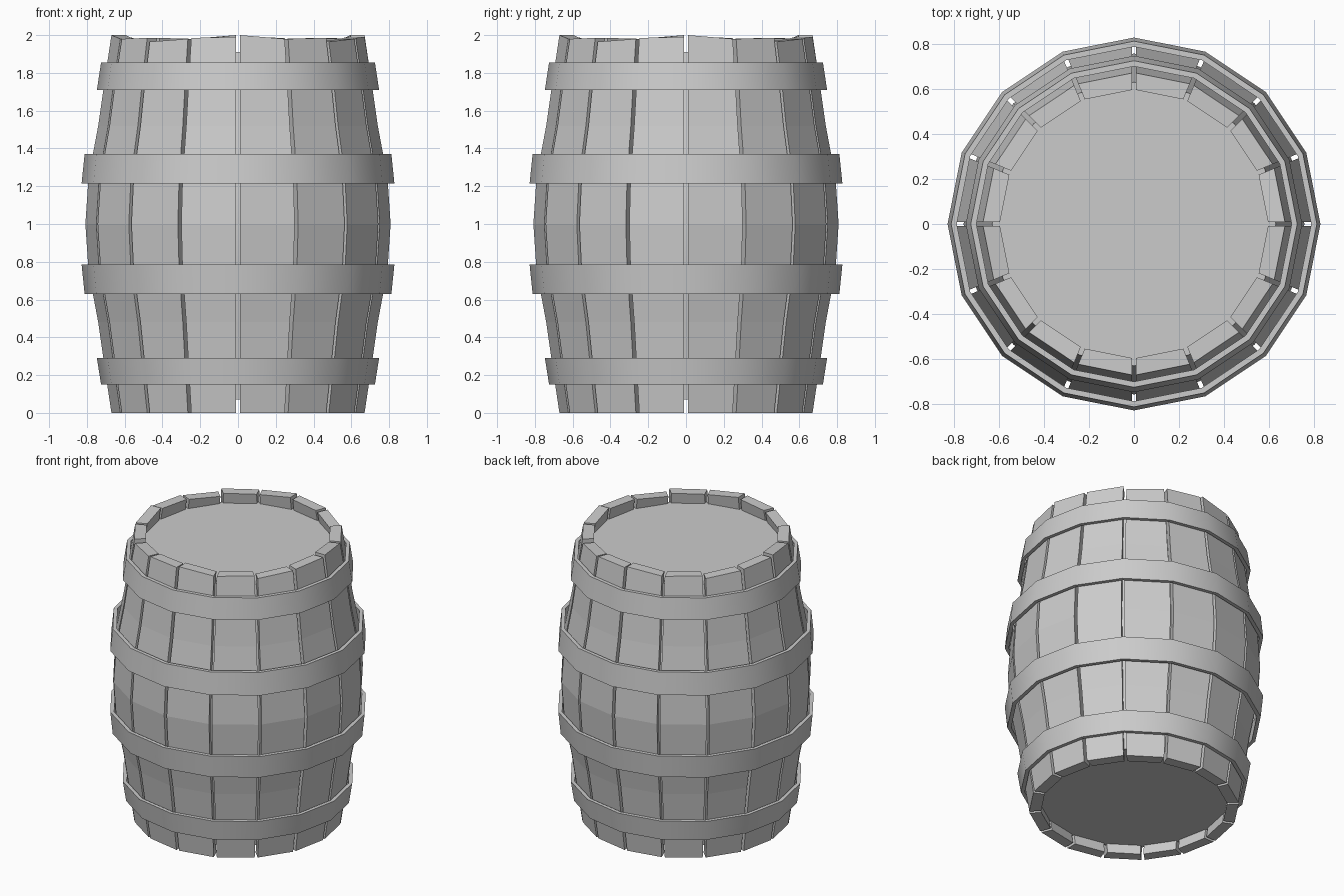
import bpy
import bmesh
from math import sin, cos, pi, radians

if "Cube" in bpy.data.objects:
    bpy.data.objects.remove(bpy.data.objects["Cube"])

N = 16
STEP = 2 * pi / N
GAP = 0.01        # half the seam between two staves
THICK = 0.075
# (height, corner radius) of the bulging stave
PROFILE = [(0, .672), (.22, .705), (.48, .742), (.75, .793), (1, .81),
           (1.25, .793), (1.52, .742), (1.78, .705), (2, .672)]
# repeating worn stave tops: left and right height
TOPS = [(2.0, 1.98), (1.98, 1.985), (1.965, 1.98), (1.985, 1.99)]


def finish(bm, name):
    bmesh.ops.recalc_face_normals(bm, faces=bm.faces[:])
    mesh = bpy.data.meshes.new(name)
    bm.to_mesh(mesh)
    bm.free()
    ob = bpy.data.objects.new(name, mesh)
    bpy.context.collection.objects.link(ob)
    return ob


def smooth(ob):
    bpy.ops.object.select_all(action='DESELECT')
    ob.select_set(True)
    bpy.context.view_layer.objects.active = ob
    bpy.ops.object.shade_smooth_by_angle(angle=radians(30))


def bridge(bm, rings):
    for a, b in zip(rings, rings[1:]):
        for i in range(len(a)):
            j = (i + 1) % len(a)
            bm.faces.new((a[i], a[j], b[j], b[i]))


def stave(k):
    bm = bmesh.new()
    mid = -pi / 2 + (k + .5) * STEP
    left, right = TOPS[k % 4]
    rings = []
    for z, r in PROFILE:
        ring = []
        for rad, side in ((r, -1), (r, 1), (r - THICK, 1), (r - THICK, -1)):
            d = rad * cos(STEP / 2)
            w = side * (rad * sin(STEP / 2) - GAP)
            h = min(z, left if side < 0 else right)
            ring.append(bm.verts.new((d * cos(mid) - w * sin(mid),
                                      d * sin(mid) + w * cos(mid), h)))
        rings.append(ring)
    bridge(bm, rings)
    bm.faces.new(rings[0])
    bm.faces.new(rings[-1])
    finish(bm, f"stave_{k + 1}")


def circle(bm, r, z):
    return [bm.verts.new((r * cos(i * STEP), r * sin(i * STEP), z)) for i in range(N)]


def hoop(name, z0, r0, z1, r1, t=0.025):
    bm = bmesh.new()
    rings = [circle(bm, r, z) for r, z in
             ((r0, z0), (r1, z1), (r1 - t, z1), (r0 - t, z0))]
    bridge(bm, rings + rings[:1])
    smooth(finish(bm, name))


# Wooden staves
for k in range(N):
    stave(k)

# Metal hoops
hoop("lower_end_hoop", .15, .725, .29, .747)
hoop("lower_belly_hoop", .63, .812, .785, .828)
hoop("upper_belly_hoop", 1.215, .828, 1.37, .812)
hoop("upper_end_hoop", 1.71, .747, 1.855, .725)

# Inner body closing the seams and forming both heads
bm = bmesh.new()
rings = [circle(bm, r, z) for z, r in
         ((.07, .63), (.48, .69), (.75, .74), (1, .757), (1.25, .74), (1.52, .69), (1.91, .63))]
bridge(bm, rings)
bm.faces.new(rings[0])
bm.faces.new(rings[-1])
smooth(finish(bm, "barrel_heads"))
